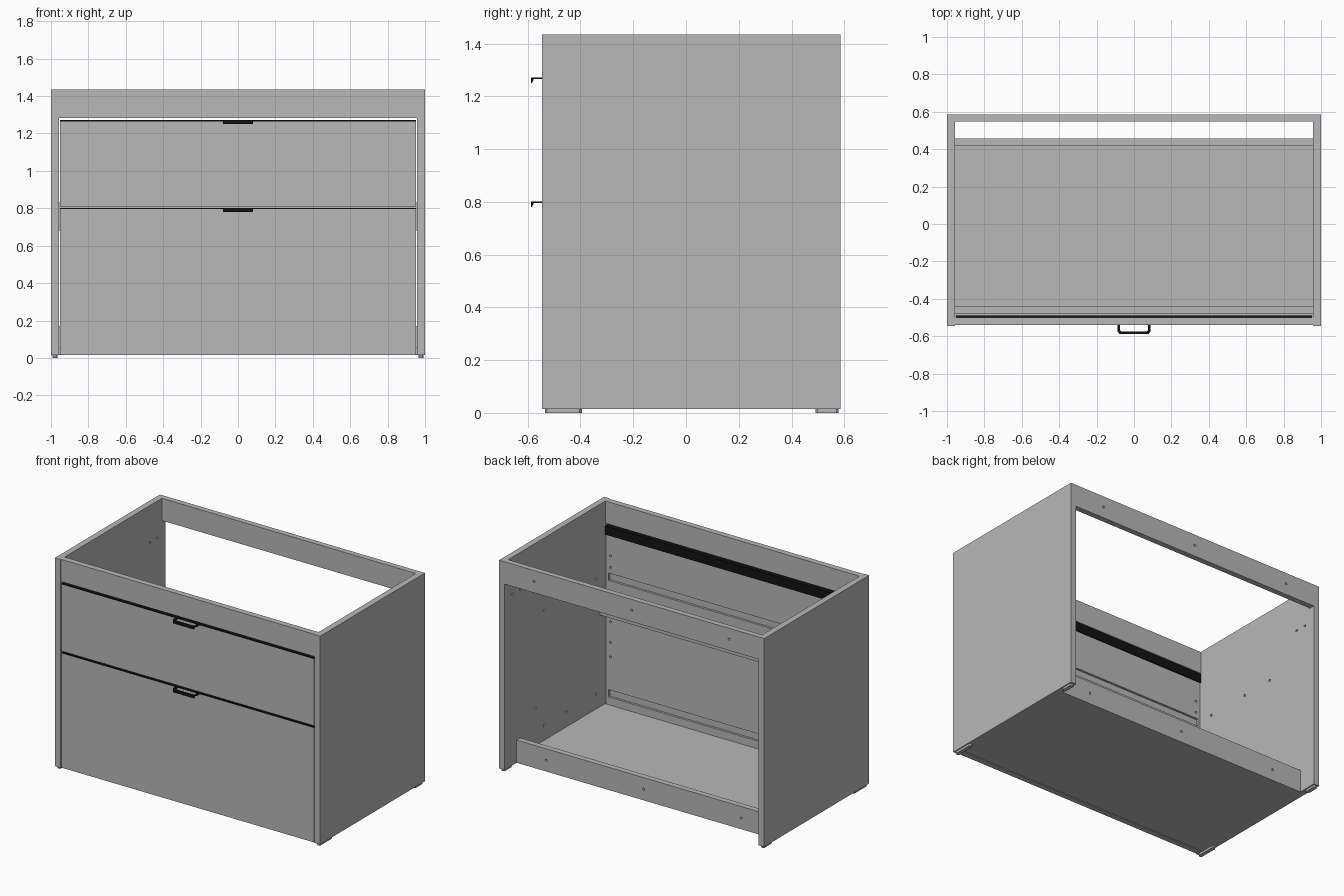
import bpy
import bmesh
from mathutils import Matrix, Vector

cube = bpy.data.objects.get("Cube")
if cube:
    bpy.data.objects.remove(cube, do_unlink=True)


def material(name, value, rough):
    m = bpy.data.materials.new(name)
    m.use_nodes = True
    colour = (value, value, value, 1)
    m.diffuse_color = colour
    bsdf = m.node_tree.nodes["Principled BSDF"]
    bsdf.inputs["Base Color"].default_value = colour
    bsdf.inputs["Roughness"].default_value = rough
    return m


GREY = material("panel grey", 0.48, 0.6)
BLACK = material("handle black", 0.006, 0.5)


def finish(name, bm, mat):
    bmesh.ops.recalc_face_normals(bm, faces=bm.faces)
    mesh = bpy.data.meshes.new(name)
    bm.to_mesh(mesh)
    bm.free()
    if mat:
        mesh.materials.append(mat)
    obj = bpy.data.objects.new(name, mesh)
    bpy.context.collection.objects.link(obj)
    return obj


def add_box(bm, x, y, z):
    size = [b - a for a, b in (x, y, z)]
    centre = Vector([(a + b) / 2 for a, b in (x, y, z)])
    bmesh.ops.create_cube(bm, size=1, matrix=Matrix.Translation(centre) @ Matrix.Diagonal((*size, 1)))


def box(name, x, y, z, mat=GREY):
    bm = bmesh.new()
    add_box(bm, x, y, z)
    return finish(name, bm, mat)


def prism(name, points, direction, mat):
    bm = bmesh.new()
    face = bm.faces.new([bm.verts.new(p) for p in points])
    out = bmesh.ops.extrude_face_region(bm, geom=[face])
    verts = [v for v in out["geom"] if isinstance(v, bmesh.types.BMVert)]
    bmesh.ops.translate(bm, verts=verts, vec=direction)
    return finish(name, bm, mat)


def drill(obj, centres, axis, groove=None):
    """Cut shallow round screw holes, and optionally one slot, into a panel."""
    bm = bmesh.new()
    turn = Matrix.Rotation(1.5708, 4, "X" if axis == "Y" else "Y")
    for c in centres:
        bmesh.ops.create_cone(bm, cap_ends=True, segments=12, radius1=0.008, radius2=0.008,
                              depth=0.03, matrix=Matrix.Translation(c) @ turn)
    if groove:
        add_box(bm, *groove)
    cutter = finish("cutter", bm, None)
    cutter.hide_render = True
    mod = obj.modifiers.new("holes", "BOOLEAN")
    mod.operation, mod.solver, mod.object = "DIFFERENCE", "EXACT", cutter
    bpy.context.view_layer.objects.active = obj
    bpy.ops.object.modifier_apply(modifier=mod.name)
    bpy.data.objects.remove(cutter, do_unlink=True)


TOP, BASE, IN = 1.435, 0.015, 0.958
FRONT, BACK, INNER = -0.54, 0.586, -0.5
SPAN = (-IN, IN)

# Side panels, with runner holes on the inside
for side, label in ((1, "left"), (-1, "right")):
    panel = box(label + "_side_panel", sorted((side * IN, side)), (FRONT - 0.005, BACK), (BASE, TOP))
    holes = [(y, z) for z in (0.155, 0.94) for y in (-0.4, -0.08, 0.16)]
    holes += [(0.42, 1.18), (0.5, 1.18), (0.25, 0.31)]
    drill(panel, [(side * IN, y, z) for y, z in holes], "X")

# Floor and cross rails
box("floor_panel", SPAN, (-0.495, 0.417), (BASE, 0.055))
box("top_front_rail", SPAN, (FRONT, INNER), (1.283, TOP))
box("middle_rail", SPAN, (-0.48, -0.44), (0.68, 0.83))
top_rail = box("top_back_rail", SPAN, (0.548, BACK), (1.283, TOP))
low_rail = box("bottom_back_rail", SPAN, (0.417, 0.456), (BASE, 0.17))
for rail, y, z in ((top_rail, BACK, 1.36), (low_rail, 0.456, 0.09)):
    drill(rail, [(x, y, z) for x in (-0.736, 0, 0.736)], "Y")


# Drawer fronts with a bottom groove and fixing holes on the back
def drawer(label, z0, z1, hole_heights):
    w = IN - 0.005
    front = box(label + "_drawer_front", (-w, w), (FRONT, INNER), (z0, z1))
    slot = ((-0.935, 0.935), (INNER - 0.015, INNER + 0.01), (z0 + 0.09, z0 + 0.14))
    drill(front, [(s * 0.92, INNER, z) for s in (-1, 1) for z in hole_heights], "Y", slot)

    # Black edge strip: flat cap plus a lip hanging behind the front
    top = z1 + 0.006
    box(label + "_strip_cap", (-w, w), (FRONT, -0.49), (z1, top), BLACK)
    box(label + "_strip_lip", (-w, w), (-0.498, -0.49), (top - 0.06, z1), BLACK)

    # Open pull loop in front
    half = [(0.088, FRONT), (0.088, -0.575), (0.076, -0.587)]
    hole = [(0.066, -0.577), (0.074, -0.57), (0.074, FRONT)]
    loop = half + [(-x, y) for x, y in reversed(half)]
    loop += [(-x, y) for x, y in reversed(hole)] + hole
    prism(label + "_pull_loop", [(x, y, z1) for x, y in loop], (0, 0, top - z1), BLACK)
    lip = [(-0.587, z1 + 0.003), (-0.587, z1 - 0.014), (-0.583, z1 - 0.014), (-0.576, z1 + 0.003)]
    prism(label + "_pull_lip", [(-0.08, y, z) for y, z in lip], (0.16, 0, 0), BLACK)


drawer("upper", 0.81, 1.265, (0.99, 1.07))
drawer("lower", BASE, 0.795, (0.38, 0.48, 0.62))

# Low feet with clipped ends
for side, label in ((1, "left"), (-1, "right")):
    for place, y0, y1 in (("front", -0.535, -0.395), ("back", 0.49, 0.578)):
        a, b, c = 0.966, 0.992, 0.008
        outline = [(a, y0 + c), (a + c, y0), (b - c, y0), (b, y0 + c),
                   (b, y1 - c), (b - c, y1), (a + c, y1), (a, y1 - c)]
        prism(label + "_" + place + "_foot", [(side * x, y, 0) for x, y in outline], (0, 0, BASE), GREY)
